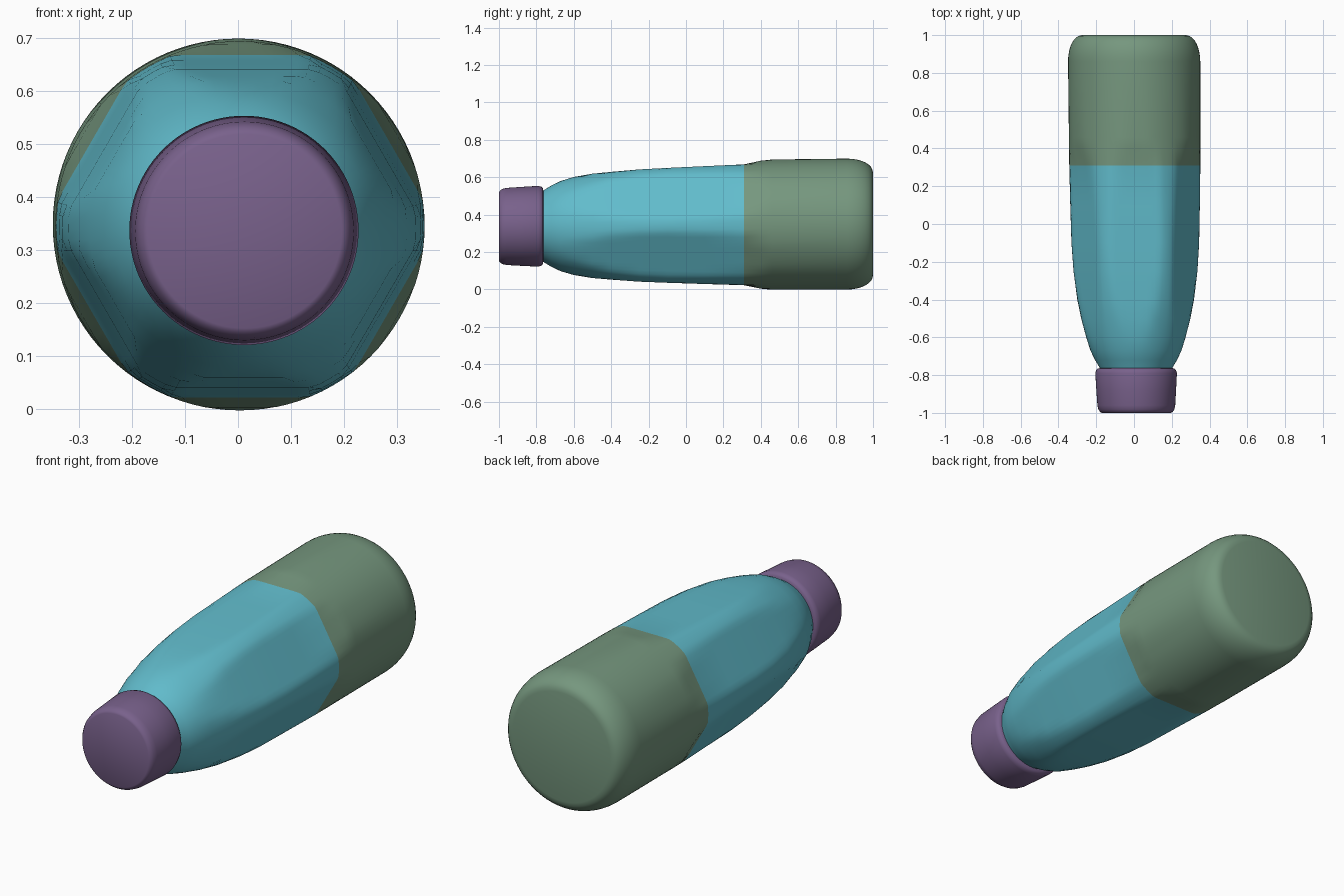
import bpy, bmesh, math

cube = bpy.data.objects.get("Cube")
if cube:
    bpy.data.objects.remove(cube, do_unlink=True)

SEGMENTS = 96


def make_material(name, rgb):
    mat = bpy.data.materials.new(name)
    mat.use_nodes = True
    colour = (*rgb, 1)
    mat.diffuse_color = colour
    bsdf = next(n for n in mat.node_tree.nodes if n.type == 'BSDF_PRINCIPLED')
    bsdf.inputs["Base Color"].default_value = colour
    return mat


teal = make_material("teal", (0.12, 0.50, 0.60))
green = make_material("sage green", (0.18, 0.31, 0.21))
purple = make_material("muted purple", (0.19, 0.12, 0.26))


def axis_centre(y):
    """The bottle lies on its side with a very slight lean of its axis."""
    t = (1 - y) / 2
    return 0.0125 * t, 0.35 - 0.014 * t


def radius_at(angle, corner, flat):
    """A circle trimmed by six flats, one of them facing straight up."""
    sixth = math.pi / 3
    off = (angle - math.pi / 2 + sixth / 2) % sixth - sixth / 2
    return min(corner, flat / math.cos(off))


def loft(name, stations, materials, split=None):
    """Rings of (y, corner radius, flat distance), bridged and capped."""
    bm = bmesh.new()
    rings = []
    for y, corner, flat in stations:
        cx, cz = axis_centre(y)
        ring = []
        for i in range(SEGMENTS):
            a = math.tau * i / SEGMENTS
            r = radius_at(a, corner, flat)
            ring.append(bm.verts.new((cx + r * math.cos(a), y, cz + r * math.sin(a))))
        rings.append(ring)
    for near, far in zip(rings, rings[1:]):
        for i in range(SEGMENTS):
            j = (i + 1) % SEGMENTS
            bm.faces.new((near[i], near[j], far[j], far[i]))
    bm.faces.new(rings[0])
    bm.faces.new(rings[-1])
    bmesh.ops.recalc_face_normals(bm, faces=bm.faces)
    if split is not None:
        for f in bm.faces:
            f.material_index = int(f.calc_center_median().y > split)
    mesh = bpy.data.meshes.new(name)
    bm.to_mesh(mesh)
    bm.free()
    for m in materials:
        mesh.materials.append(m)
    obj = bpy.data.objects.new(name, mesh)
    bpy.context.collection.objects.link(obj)
    bpy.ops.object.select_all(action='DESELECT')
    obj.select_set(True)
    bpy.context.view_layer.objects.active = obj
    bpy.ops.object.shade_smooth_by_angle(angle=math.radians(35))
    return obj


# Bottle body: round neck, six-sided grip, round base
body = [
    (-0.79, 0.18, 1), (-0.765, 0.19, 1), (-0.72, 0.217, 1), (-0.67, 0.241, 1),
    (-0.60, 0.263, 0.262), (-0.50, 0.289, 0.279), (-0.40, 0.309, 0.288),
    (-0.25, 0.328, 0.30), (-0.10, 0.338, 0.307), (0.10, 0.343, 0.315),
    (0.31, 0.347, 0.323), (0.40, 0.348, 0.342), (0.46, 0.348, 1), (0.86, 0.35, 1),
]
# Rounded base edge
for step in range(1, 9):
    a = math.pi / 2 * step / 8
    body.append((0.86 + 0.138 * math.sin(a), 0.28 + 0.07 * math.cos(a), 1))
body[-1] = (1.0, 0.275, 1)
loft("bottle_body", body, [teal, green], split=0.31)

# Screw cap: slight taper with rounded rims
cap = [
    (-1.0, 0.183, 1), (-0.995, 0.192, 1), (-0.982, 0.201, 1), (-0.96, 0.206, 1),
    (-0.88, 0.211, 1), (-0.79, 0.216, 1), (-0.773, 0.211, 1), (-0.765, 0.202, 1),
    (-0.762, 0.185, 1),
]
loft("bottle_cap", cap, [purple])
